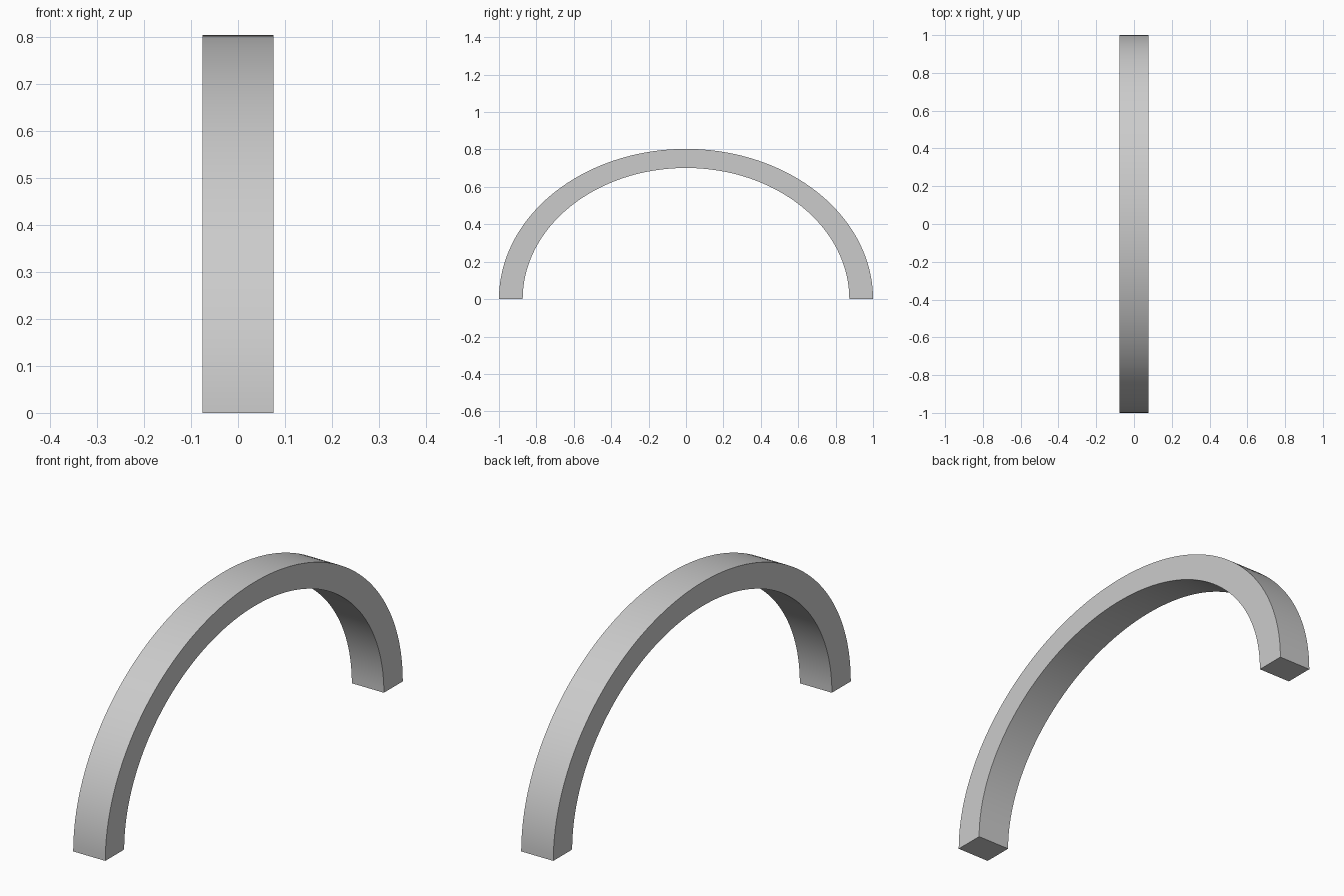
import bpy, bmesh, math

if "Cube" in bpy.data.objects:
    bpy.data.objects.remove(bpy.data.objects["Cube"])

HALF_WIDTH = 0.0755
HEIGHT = 0.803
INNER = 0.873      # inner ellipse as a fraction of the outer one
SEGMENTS = 96

# Half-ellipse arch: rectangular section swept from one foot to the other
bm = bmesh.new()
rings = []
for i in range(SEGMENTS + 1):
    a = math.pi * i / SEGMENTS
    y, z = math.cos(a), HEIGHT * math.sin(a)
    rings.append([bm.verts.new((x, y * s, z * s)) for x, s in (
        (-HALF_WIDTH, 1), (HALF_WIDTH, 1),
        (HALF_WIDTH, INNER), (-HALF_WIDTH, INNER))])
for r, n in zip(rings, rings[1:]):
    for k in range(4):
        m = (k + 1) % 4
        bm.faces.new((r[k], r[m], n[m], n[k]))

# Flat feet
bm.faces.new(rings[0])
bm.faces.new(rings[-1])
bmesh.ops.recalc_face_normals(bm, faces=bm.faces)

mesh = bpy.data.meshes.new("arch")
bm.to_mesh(mesh)
bm.free()
arch = bpy.data.objects.new("arch", mesh)
bpy.context.collection.objects.link(arch)

# Smooth curve with sharp edges
bpy.context.view_layer.objects.active = arch
arch.select_set(True)
bpy.ops.object.shade_smooth_by_angle(angle=math.radians(30))
